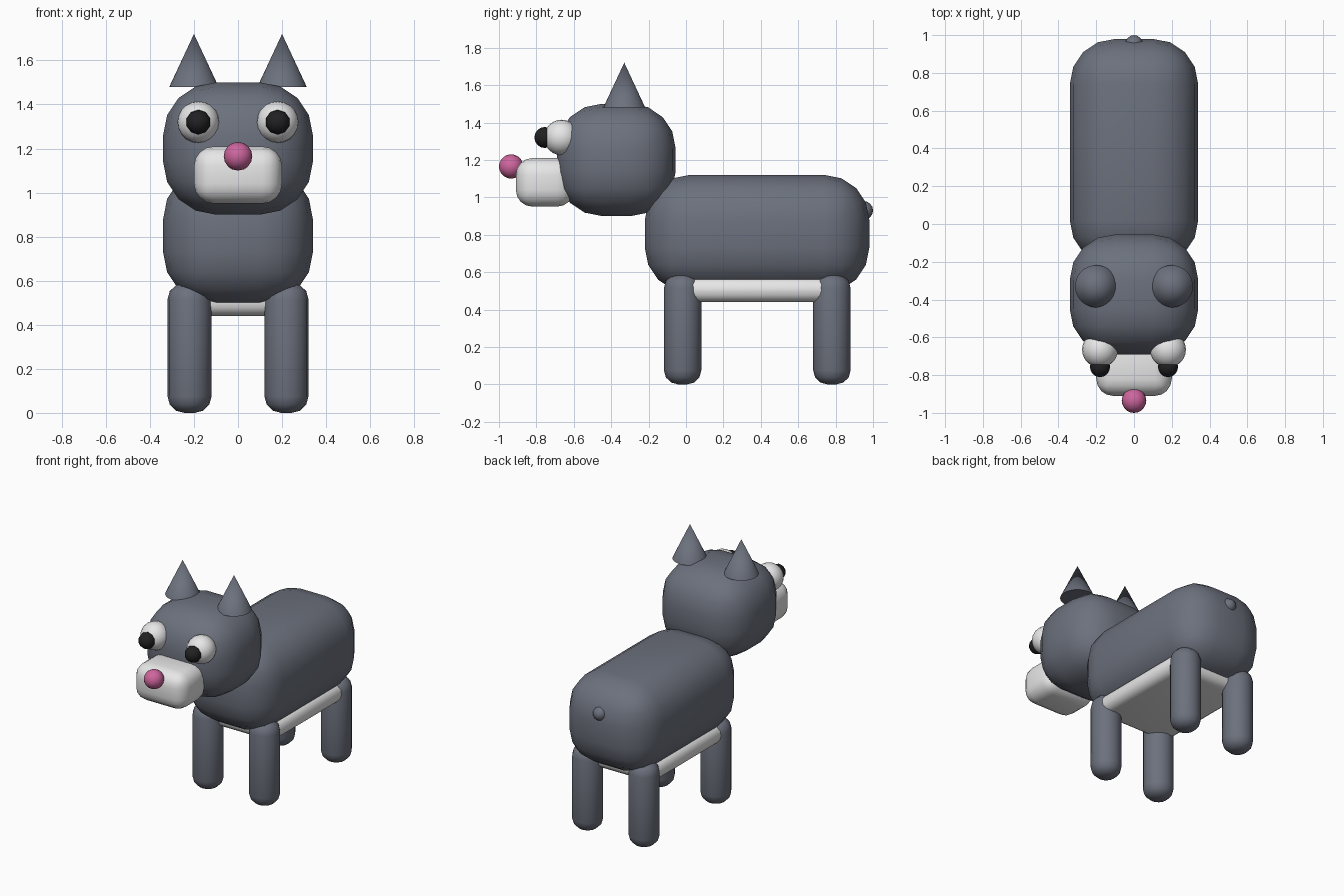
import bpy, bmesh, math
from mathutils import Matrix, Vector

cube = bpy.data.objects.get("Cube")
if cube:
    bpy.data.objects.remove(cube, do_unlink=True)


def material(name, rgb):
    m = bpy.data.materials.new(name)
    m.use_nodes = True
    color = (*rgb, 1)
    m.diffuse_color = color
    m.node_tree.nodes["Principled BSDF"].inputs["Base Color"].default_value = color
    return m


grey = material("slate grey fur", (0.15, 0.165, 0.205))
white = material("white", (0.8, 0.8, 0.8))
black = material("black", (0.015, 0.015, 0.015))
pink = material("pink", (0.62, 0.13, 0.34))


def finish(name, bm, mat, angle=50):
    bmesh.ops.recalc_face_normals(bm, faces=bm.faces)
    mesh = bpy.data.meshes.new(name)
    bm.to_mesh(mesh)
    bm.free()
    mesh.materials.append(mat)
    ob = bpy.data.objects.new(name, mesh)
    bpy.context.collection.objects.link(ob)
    bpy.ops.object.select_all(action="DESELECT")
    ob.select_set(True)
    bpy.context.view_layer.objects.active = ob
    bpy.ops.object.shade_smooth_by_angle(angle=math.radians(angle))
    return ob


def rounded_box(name, low, high, radius, segments, mat):
    low, high = Vector(low), Vector(high)
    bm = bmesh.new()
    bmesh.ops.create_cube(bm, size=1)
    bmesh.ops.scale(bm, vec=high - low, verts=bm.verts)
    bmesh.ops.translate(bm, vec=(low + high) / 2, verts=bm.verts)
    bmesh.ops.bevel(bm, geom=bm.edges[:], offset=radius, segments=segments,
                    profile=0.5, affect="EDGES")
    return finish(name, bm, mat)


def ball(name, center, radius, sides, rings, mat):
    # Poles point to the front and back
    bm = bmesh.new()
    place = Matrix.Translation(center) @ Matrix.Rotation(math.pi / 2, 4, "X")
    bmesh.ops.create_uvsphere(bm, u_segments=sides, v_segments=rings,
                              radius=radius, matrix=place)
    return finish(name, bm, mat)


def cone(name, center, base, tip, height, sides, mat, rounding=0):
    bm = bmesh.new()
    bmesh.ops.create_cone(bm, cap_ends=True, segments=sides, radius1=base,
                          radius2=tip, depth=height, matrix=Matrix.Translation(center))
    if rounding:
        rims = [e for e in bm.edges if abs(e.verts[0].co.z - e.verts[1].co.z) < 0.001]
        bmesh.ops.bevel(bm, geom=rims, offset=rounding, segments=3,
                        profile=0.5, affect="EDGES")
    return finish(name, bm, mat)


# Body, head, belly and snout
rounded_box("body", (-0.34, -0.22, 0.49), (0.34, 0.98, 1.12), 0.24, 4, grey)
rounded_box("head", (-0.34, -0.69, 0.90), (0.34, -0.055, 1.50), 0.24, 4, grey)
rounded_box("belly", (-0.30, -0.04, 0.44), (0.30, 0.80, 0.57), 0.06, 4, white)
rounded_box("snout", (-0.20, -0.91, 0.95), (0.20, -0.60, 1.21), 0.09, 4, white)

# Nose and tail
ball("nose", (0, -0.935, 1.165), 0.065, 16, 10, pink)
ball("tail", (0, 0.95, 0.93), 0.05, 10, 8, grey)

# Paired parts
for side, s in (("left", 1), ("right", -1)):
    cone(side + "_ear", (s * 0.20, -0.33, 1.60), 0.112, 0, 0.24, 32, grey)
    ball(side + "_eye", (s * 0.18, -0.665, 1.32), 0.095, 20, 12, white)
    ball(side + "_pupil", (s * 0.18, -0.755, 1.32), 0.056, 10, 8, black)
    for end, y in (("front", -0.018), ("back", 0.78)):
        cone(side + "_" + end + "_leg", (s * 0.22, y, 0.295), 0.1, 0.1, 0.59,
             16, grey, rounding=0.075)
